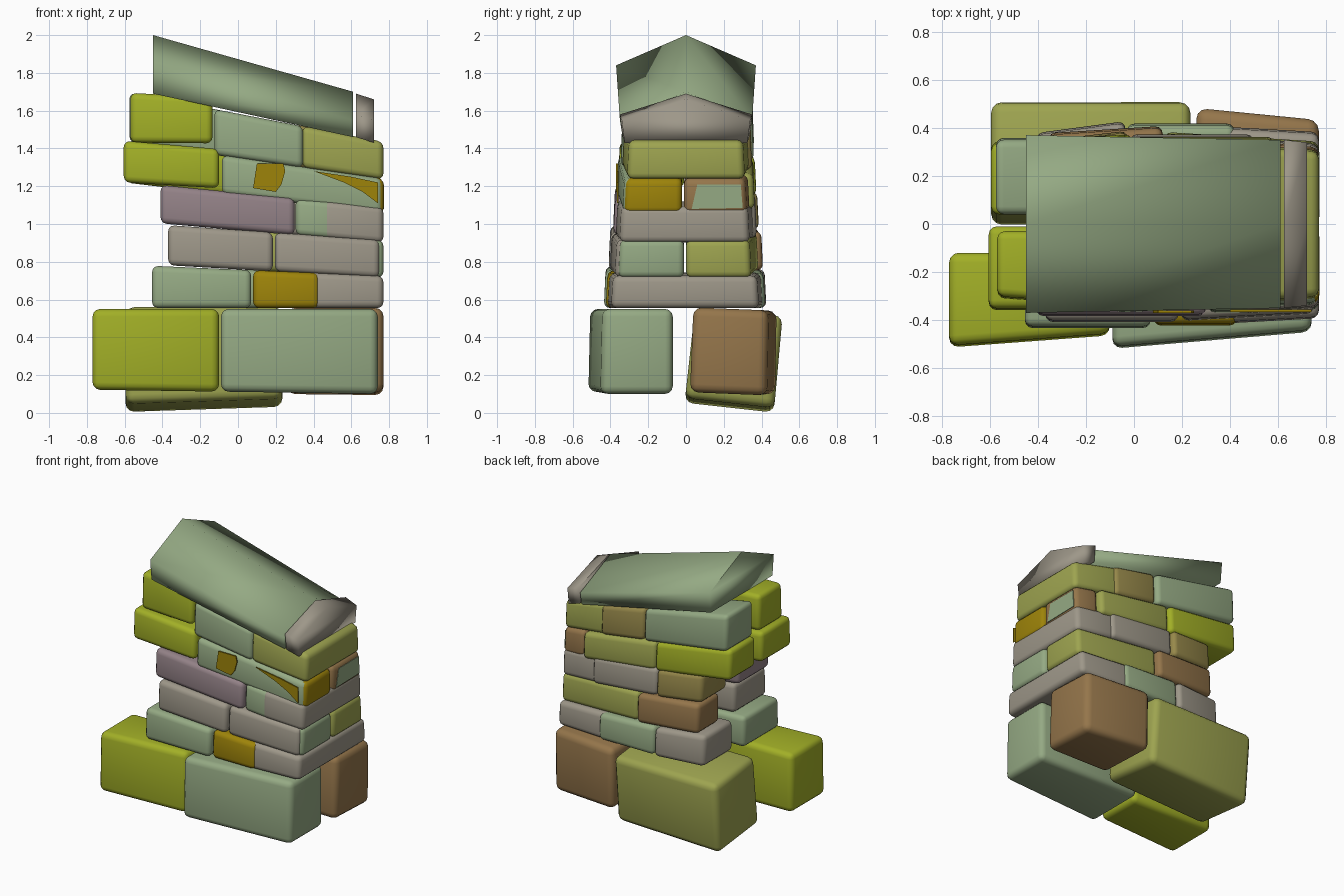
import bpy
import bmesh
from mathutils import Matrix, Vector

default_cube = bpy.data.objects.get("Cube")
if default_cube:
    bpy.data.objects.remove(default_cube, do_unlink=True)


def make_material(name, red, green, blue):
    material = bpy.data.materials.new(name)
    material.use_nodes = True
    colour = (red, green, blue, 1)
    material.diffuse_color = colour
    material.node_tree.nodes["Principled BSDF"].inputs["Base Color"].default_value = colour
    return material


lime = make_material("lime stone", .36, .43, .02)
sage = make_material("sage stone", .30, .40, .23)
olive = make_material("olive stone", .34, .37, .08)
brown = make_material("brown stone", .30, .18, .07)
khaki = make_material("khaki stone", .31, .25, .07)
mustard = make_material("mustard stone", .34, .23, .003)
grey = make_material("warm grey stone", .34, .31, .25)
mauve = make_material("mauve stone", .29, .22, .24)


def finish(name, bm, material, bevel=0.0, smooth_angle=0.6):
    """Turn a bmesh into a softly bevelled object."""
    bmesh.ops.recalc_face_normals(bm, faces=bm.faces)
    mesh = bpy.data.meshes.new(name)
    bm.to_mesh(mesh)
    bm.free()
    mesh.materials.append(material)
    obj = bpy.data.objects.new(name, mesh)
    bpy.context.collection.objects.link(obj)
    bpy.ops.object.select_all(action="DESELECT")
    obj.select_set(True)
    bpy.context.view_layer.objects.active = obj
    if bevel:
        modifier = obj.modifiers.new("Worn edges", "BEVEL")
        modifier.width = bevel
        modifier.segments = 3
        bpy.ops.object.modifier_apply(modifier=modifier.name)
    bpy.ops.object.shade_smooth_by_angle(angle=smooth_angle)
    return obj


def loft(name, rings, material, smooth_angle=0.6):
    """Join two matching outlines into a closed solid."""
    bm = bmesh.new()
    start, end = [[bm.verts.new(p) for p in ring] for ring in rings]
    bm.faces.new(start)
    bm.faces.new(end)
    for i in range(len(start)):
        j = (i + 1) % len(start)
        bm.faces.new((start[i], start[j], end[j], end[i]))
    return finish(name, bm, material, smooth_angle=smooth_angle)


class Course:
    """A layer of stones whose bed and top slope from left to right."""

    def __init__(self, bed_start, bed_end, top_start, top_end):
        self.bed = (bed_start, bed_end)
        self.top = (top_start, top_end)

    def height(self, pair, x):
        t = (x + .6) / 1.37
        return pair[0] + (pair[1] - pair[0]) * t

    def stone(self, name, material, x0, x1, y0, y1, pinch=0, lift=0, roll=0, bevel=.033):
        # Pinch pulls the outer faces in at one end: positive at x0, negative at x1
        bm = bmesh.new()
        bmesh.ops.create_cube(bm, size=1)
        for v in bm.verts:
            at_start, high, back = v.co.x < 0, v.co.z > 0, v.co.y > 0
            x, y = (x0 if at_start else x1), (y1 if back else y0)
            outer = y1 > .1 if back else y0 < -.1
            inset = abs(pinch) if at_start == (pinch > 0) else 0
            if high:
                inset += .01
            if outer:
                y += -inset if back else inset
            z = self.height(self.top if high else self.bed, x)
            v.co = Vector((x, y, z + (0 if at_start else lift)))
        if roll:
            centre = sum((v.co for v in bm.verts), Vector()) / len(bm.verts)
            bmesh.ops.rotate(bm, verts=bm.verts, cent=centre, matrix=Matrix.Rotation(roll, 3, "X"))
        return finish(name, bm, material, bevel)


# Large foundation stones
base = Course(.12, .1, .55, .55)
base.stone("base_front_left_end", lime, -.77, -.1, -.515, -.12, -.05, bevel=.04)
base.stone("base_front_right_end", sage, -.09, .74, -.52, -.07, -.07, bevel=.04)
base.stone("base_back_right_end", brown, .26, .77, .03, .485, -.05, roll=-.04, bevel=.045)
low_base = Course(.025, .07, .54, .54)
low_base.stone("base_back_left_end", olive, -.595, .235, .02, .495, roll=-.11, bevel=.045)

# Second course
second = Course(.555, .555, .785, .725)
second.stone("second_front_stone", sage, -.455, .07, -.435, -.02)
second.stone("second_front_accent", mustard, .08, .43, -.425, -.05)
second.stone("second_cross_stone", grey, .31, .77, -.42, .41, -.025)
second.stone("second_back_middle", sage, -.03, .42, .03, .42)
second.stone("second_back_end", grey, -.41, -.035, .04, .43, .05)

# Third course
third = Course(.795, .715, 1.01, .915)
third.stone("third_front_stone", grey, -.37, .185, -.41, -.03)
third.stone("third_front_long", grey, .195, .75, -.405, -.04, -.03)
third.stone("third_end_stone", sage, .6, .77, -.36, -.01)
third.stone("third_back_long", olive, .125, .77, .0, .385, -.04)
third.stone("third_back_end", brown, -.36, .12, .12, .41, .03)

# Fourth course
fourth = Course(1.02, .9, 1.225, 1.09)
fourth.stone("fourth_front_long", mauve, -.41, .3, -.385, -.02)
fourth.stone("fourth_front_filler", sage, .305, .52, -.37, -.05)
fourth.stone("fourth_cross_stone", grey, .45, .77, -.375, .36, -.025)
fourth.stone("fourth_back_middle", grey, -.02, .5, .03, .375)
fourth.stone("fourth_back_end", khaki, -.37, -.025, .05, .39, .04)

# Fifth course
fifth = Course(1.22, 1.055, 1.44, 1.24)
fifth.stone("fifth_front_end", lime, -.605, -.1, -.36, -.01, lift=.03)
fifth.stone("fifth_front_long", sage, -.085, .765, -.37, -.03, -.035)
fifth.stone("fifth_end_accent", mustard, .6, .772, -.33, -.02)
fifth.stone("fifth_back_corner", brown, .59, .77, -.01, .34, -.02)
fifth.stone("fifth_back_middle", olive, .0, .585, .03, .365)
fifth.stone("fifth_back_end", lime, -.595, -.005, .04, .375, .03)

# Sixth course
sixth = Course(1.435, 1.235, 1.7, 1.435)
sixth.stone("sixth_front_end", lime, -.57, -.135, -.34, -.03, .03, lift=.06)
sixth.stone("sixth_front_middle", sage, -.125, .345, -.345, -.03)
sixth.stone("sixth_cross_stone", olive, .34, .77, -.34, .34, -.03)
sixth.stone("sixth_back_middle", khaki, .1, .45, .03, .35)
sixth.stone("sixth_back_end", sage, -.575, .095, .04, .36)

# Thin coloured patches on the fifth course
loft("front_square_patch", [[(x, y, z) for x, z in
     ((.08, 1.19), (.2, 1.17), (.23, 1.21), (.25, 1.28), (.24, 1.32), (.1, 1.32))]
     for y in (-.361, -.37)], mustard)
loft("front_streak_patch", [[(x, y, z) for x, z in
     ((.4, 1.28), (.56, 1.22), (.66, 1.17), (.74, 1.11), (.74, 1.22), (.6, 1.25))]
     for y in (-.357, -.366)], mustard)
loft("end_patch", [[(x, y, z) for y, z in
     ((.03, 1.08), (.3, 1.085), (.29, 1.21), (.06, 1.21))]
     for x in (.768, .773)], sage)


# Gabled cap: ridge, eave and base heights at each end
def gable(x, ridge, eave, foot, half):
    inner = half - .015
    return [(x, 0, ridge), (x, half, eave), (x, inner, foot), (x, -inner, foot), (x, -half, eave)]


loft("sloping_cap", [gable(-.45, 2, 1.84, 1.69, .37), gable(.61, 1.7, 1.55, 1.46, .35)], sage, 1.75)
loft("cap_end", [gable(.625, 1.69, 1.58, 1.46, .35), gable(.72, 1.66, 1.55, 1.43, .34)], grey, 1.75)
